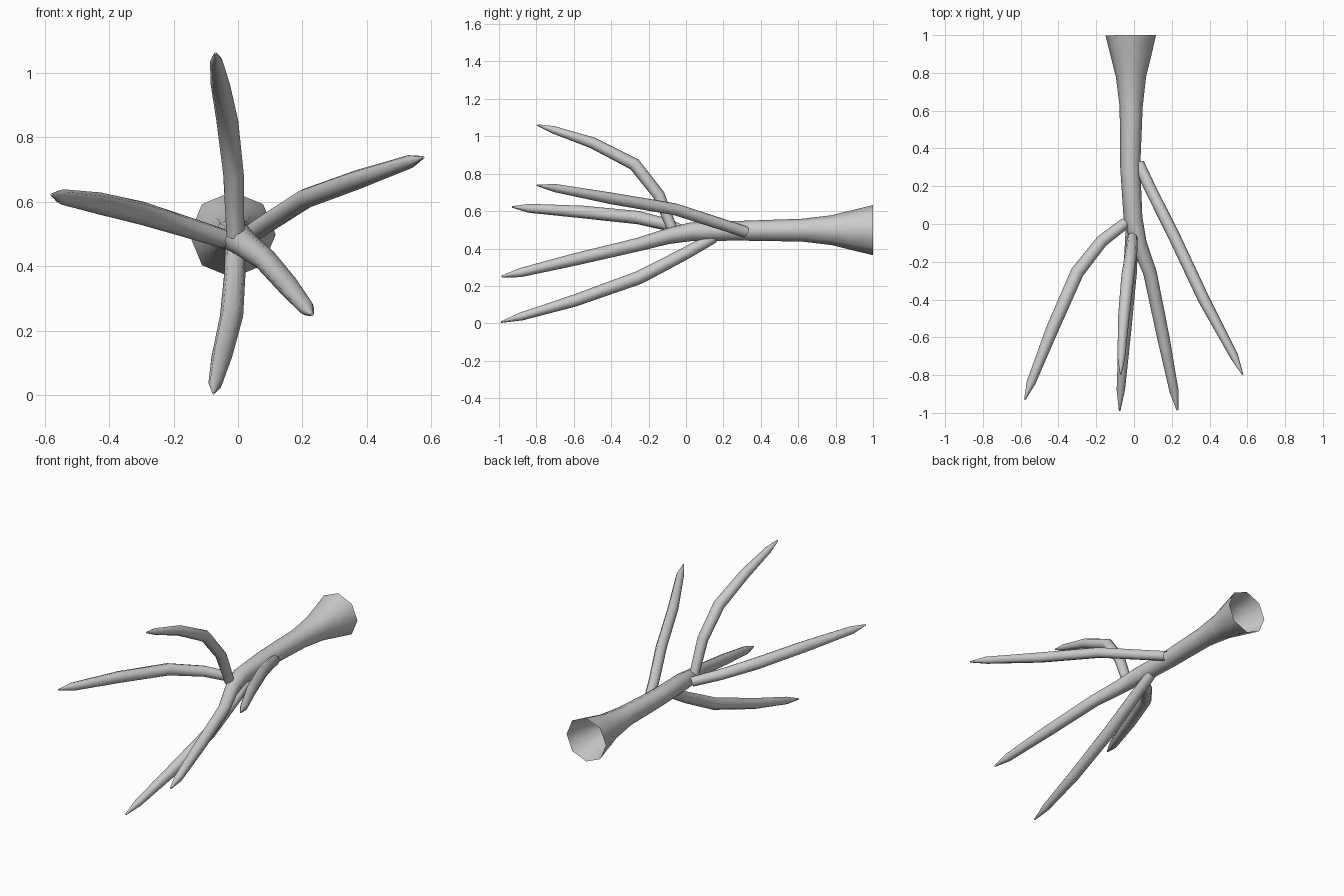
import bpy, bmesh, math
from mathutils import Vector

SIDES = 8


def tube(name, rings):
    """Eight-sided tube through (x, y, z, radius) rings; the last ring is capped."""
    pts = [Vector(r[:3]) for r in rings]
    bm = bmesh.new()
    loops = []
    up = Vector((0, 0, 1))
    for i, p in enumerate(pts):
        a, b = pts[max(i - 1, 0)], pts[min(i + 1, len(pts) - 1)]
        if 0 < i < len(pts) - 1:
            t = ((p - a).normalized() + (b - p).normalized()).normalized()
        else:
            t = (b - a).normalized()
        up = (up - t * up.dot(t)).normalized()
        side = t.cross(up)
        loops.append([bm.verts.new(p + rings[i][3] * (
            side * math.cos(k * math.tau / SIDES) + up * math.sin(k * math.tau / SIDES)))
            for k in range(SIDES)])
    for l0, l1 in zip(loops, loops[1:]):
        for k in range(SIDES):
            n = (k + 1) % SIDES
            bm.faces.new((l0[k], l0[n], l1[n], l1[k]))
    bm.faces.new(loops[-1])
    bmesh.ops.recalc_face_normals(bm, faces=bm.faces)
    me = bpy.data.meshes.new(name)
    bm.to_mesh(me)
    bm.free()
    ob = bpy.data.objects.new(name, me)
    bpy.context.collection.objects.link(ob)
    bpy.ops.object.select_all(action='DESELECT')
    ob.select_set(True)
    bpy.context.view_layer.objects.active = ob
    bpy.ops.object.shade_smooth_by_angle(angle=math.radians(50))


# Flared open trunk running on into the lower right branch
tube("trunk", [
    (-0.017, 1.0, 0.498, 0.134), (-0.016, 0.88, 0.498, 0.105),
    (-0.016, 0.78, 0.498, 0.08), (-0.015, 0.62, 0.498, 0.061),
    (-0.02, 0.3, 0.495, 0.053), (-0.005, 0.03, 0.49, 0.05),
    (0.025, -0.1, 0.465, 0.042), (0.085, -0.26, 0.42, 0.036),
    (0.155, -0.6, 0.34, 0.033), (0.213, -0.89, 0.27, 0.024),
    (0.23, -0.985, 0.25, 0.005)])

# Branches
tube("lower_branch", [
    (-0.01, 0.15, 0.46, 0.03), (-0.01, 0.0, 0.375, 0.033),
    (-0.02, -0.25, 0.245, 0.036), (-0.05, -0.6, 0.12, 0.032),
    (-0.07, -0.88, 0.037, 0.022), (-0.076, -0.99, 0.006, 0.004)])
tube("upper_branch", [
    (-0.008, -0.07, 0.495, 0.028), (-0.014, -0.145, 0.685, 0.032),
    (-0.033, -0.275, 0.85, 0.034), (-0.055, -0.5, 0.965, 0.03),
    (-0.067, -0.71, 1.035, 0.02), (-0.07, -0.795, 1.06, 0.004)])
tube("left_branch", [
    (-0.045, 0.005, 0.485, 0.03), (-0.17, -0.09, 0.525, 0.033),
    (-0.3, -0.255, 0.565, 0.036), (-0.43, -0.55, 0.595, 0.034),
    (-0.545, -0.84, 0.615, 0.024), (-0.578, -0.93, 0.622, 0.004)])
tube("right_branch", [
    (0.025, 0.32, 0.488, 0.03), (0.085, 0.19, 0.53, 0.031),
    (0.21, -0.06, 0.61, 0.032), (0.37, -0.4, 0.668, 0.031),
    (0.53, -0.7, 0.723, 0.022), (0.575, -0.797, 0.738, 0.004)])
